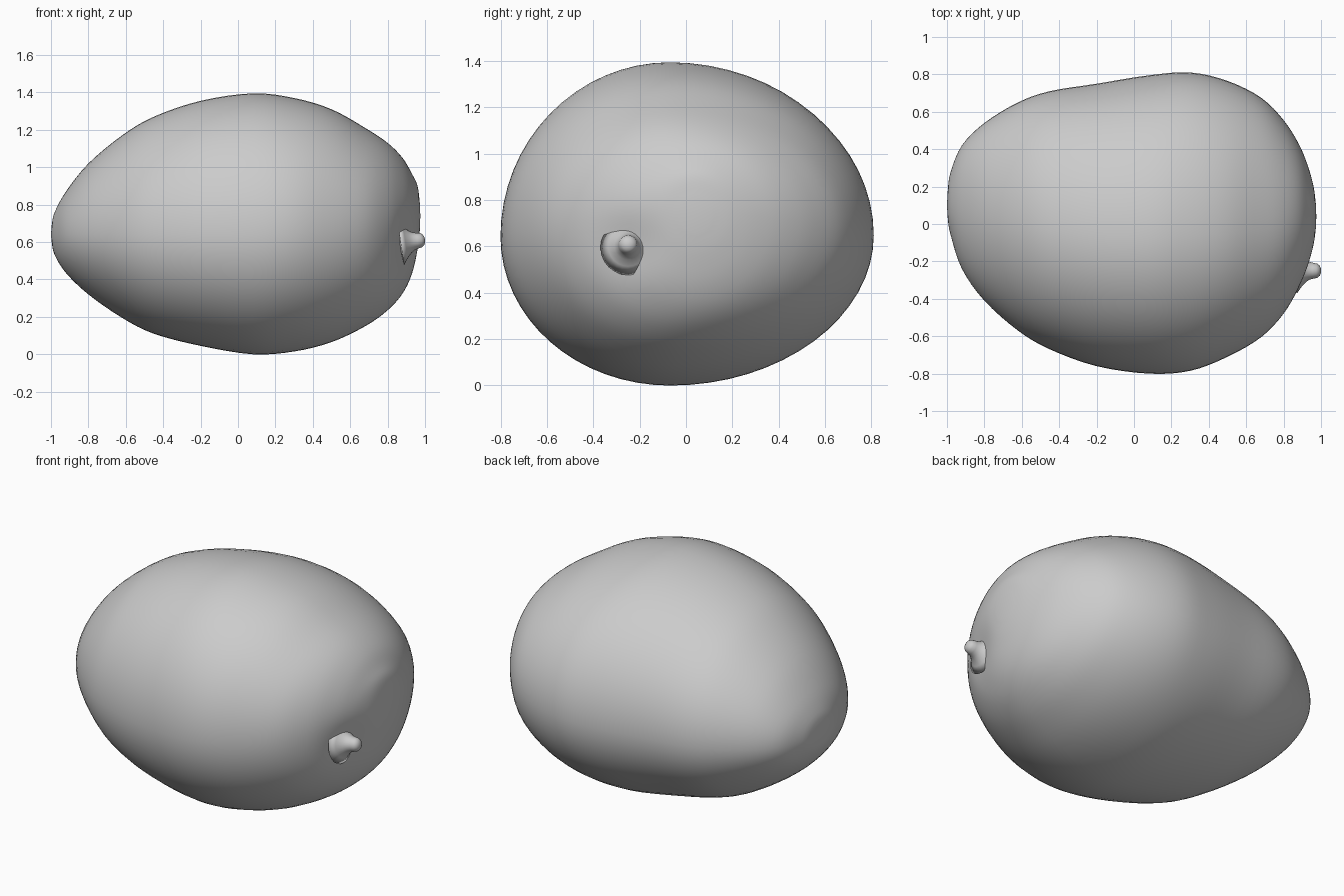
import bpy, bmesh, math
from mathutils import Vector

if "Cube" in bpy.data.objects:
    bpy.data.objects.remove(bpy.data.objects["Cube"])

# Body sections: x, z top, z bottom, y back, y front, ridge y, widest z
SECTIONS = [
    (-0.995, .70, .59, .19, .02, .10, .64),
    (-0.98, .76, .53, .28, -.06, .10, .64),
    (-0.92, .87, .435, .42, -.24, .08, .64),
    (-0.80, 1.02, .32, .54, -.41, .05, .64),
    (-0.62, 1.17, .195, .65, -.57, .01, .64),
    (-0.45, 1.27, .11, .71, -.67, -.03, .64),
    (-0.20, 1.355, .045, .75, -.76, -.06, .64),
    (0.08, 1.395, .0, .795, -.80, -.07, .64),
    (0.30, 1.37, .015, .81, -.785, -.06, .65),
    (0.50, 1.31, .065, .765, -.71, -.05, .66),
    (0.68, 1.21, .15, .675, -.605, -.03, .68),
    (0.80, 1.13, .235, .555, -.48, -.01, .70),
    (0.88, 1.05, .325, .43, -.35, .02, .72),
    (0.93, .965, .43, .31, -.235, .03, .73),
    (0.96, .90, .56, .20, -.12, .04, .74),
    (0.972, .81, .66, .11, -.03, .04, .74),
]
SEGS, SUB = 64, 4
STEM = Vector((0.91, -0.25, 0.60))


def spline(rows, sub):
    """Catmull-Rom through the section rows."""
    out = []
    for i in range(len(rows) - 1):
        p0, p1, p2, p3 = (rows[max(0, min(len(rows) - 1, i + k))] for k in (-1, 0, 1, 2))
        for j in range(sub):
            t = j / sub
            out.append([.5 * (2 * b + (c - a) * t + (2 * a - 5 * b + 4 * c - d) * t * t
                              + (3 * b - a - 3 * c + d) * t ** 3)
                        for a, b, c, d in zip(p0, p1, p2, p3)])
    return out + [list(rows[-1])]


def loft(name, rings, tip_start, tip_end):
    """Skin a list of closed rings, closing both ends to a point."""
    bm = bmesh.new()
    loops = [[bm.verts.new(p) for p in r] for r in rings]
    n = len(loops[0])
    for a, b in zip(loops, loops[1:]):
        for i in range(n):
            bm.faces.new((a[i], a[(i + 1) % n], b[(i + 1) % n], b[i]))
    for loop, tip in ((loops[0], tip_start), (loops[-1], tip_end)):
        v = bm.verts.new(tip)
        for i in range(n):
            bm.faces.new((loop[i], loop[(i + 1) % n], v))
    bmesh.ops.recalc_face_normals(bm, faces=bm.faces)
    me = bpy.data.meshes.new(name)
    bm.to_mesh(me)
    bm.free()
    for p in me.polygons:
        p.use_smooth = True
    ob = bpy.data.objects.new(name, me)
    bpy.context.collection.objects.link(ob)
    return ob


# Fruit body: each section is four quarter ellipses
rings = []
for x, zt, zb, yb, yf, yc, zc in spline(SECTIONS, SUB):
    ring = []
    for i in range(SEGS):
        a = 2 * math.pi * i / SEGS
        c, s = math.cos(a), math.sin(a)
        y = yc + c * (yb - yc if c > 0 else yc - yf)
        z = zc + s * (zt - zc if s > 0 else zc - zb)
        ring.append(Vector((x, y, z)))
    rings.append(ring)

# Shallow dimple around the stem
for ring in rings:
    for p in ring:
        if p.x > 0.5:
            d = math.hypot(p.y - STEM.y, p.z - STEM.z)
            p.x -= 0.025 * math.exp(-(d / 0.13) ** 2)
loft("fruit_body", rings, (-1.0, .10, .64), (.975, .04, .74))

# Stem nub: flared base, narrow neck, rounded tip
axis = Vector((1, 0, 0.15)).normalized()
u = axis.cross(Vector((0, 0, 1))).normalized()
v = axis.cross(u)
profile = [(-.04, .12), (-.015, .085), (.01, .06), (.03, .047), (.05, .042),
           (.07, .038), (.083, .028), (.089, .014)]
stem_rings = []
for h, r in profile:
    stem_rings.append([STEM + axis * h + r * (u * math.cos(k * math.tau / 24) + v * math.sin(k * math.tau / 24))
                       for k in range(24)])
loft("stem_nub", stem_rings, STEM - axis * .05, STEM + axis * .091)
